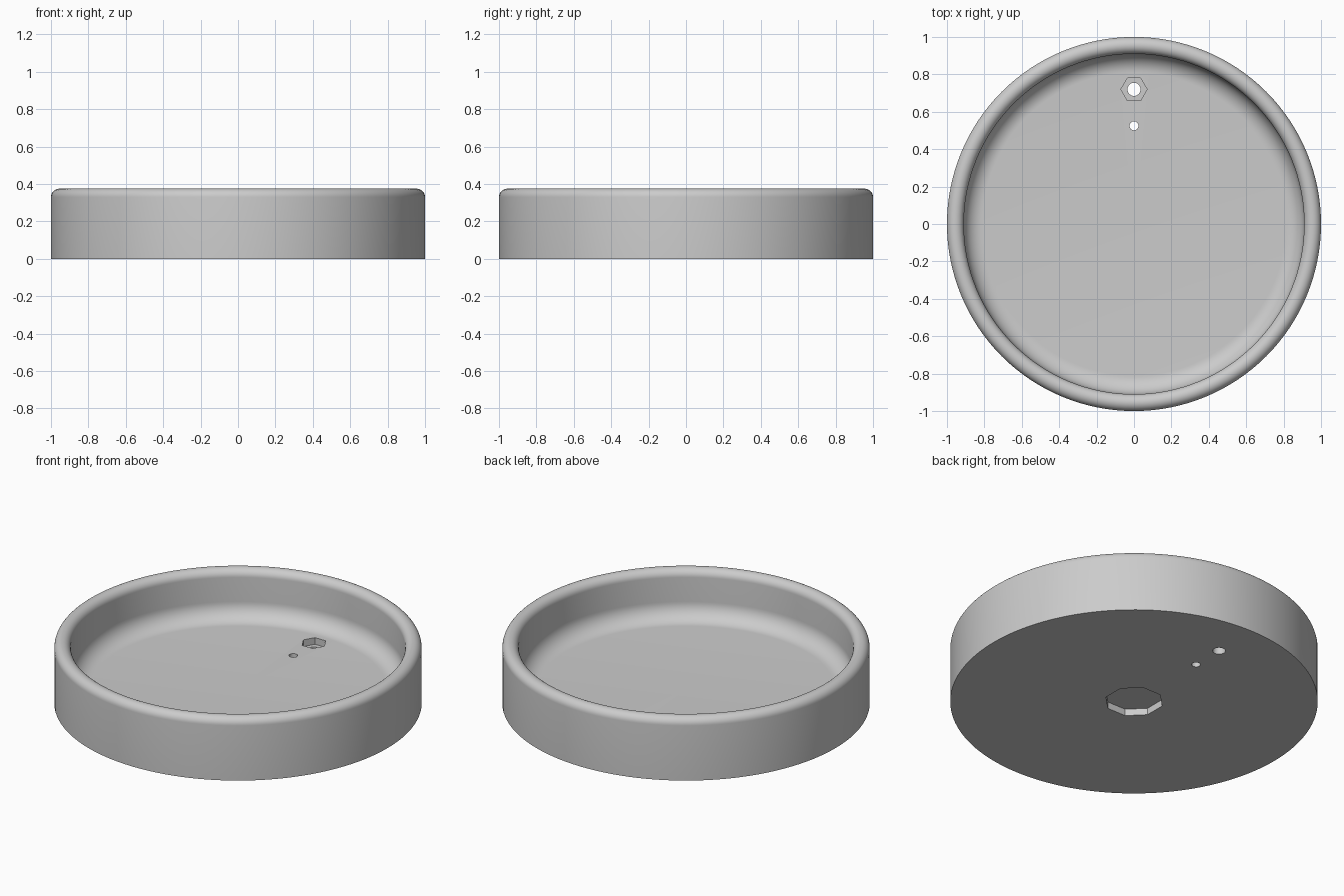
import bpy, bmesh
from math import pi, sin, cos, radians
from mathutils import Vector, Matrix

default = bpy.data.objects.get("Cube")
if default:
    bpy.data.objects.remove(default, do_unlink=True)

SEGMENTS = 128
HEIGHT, FLOOR = 0.375, 0.085
INNER_R, LIP_R, COVE_R = 0.91, 0.045, 0.1

# Single grey material
grey = bpy.data.materials.new("plain grey")
grey.use_nodes = True
colour = (0.6, 0.6, 0.6, 1)
grey.diffuse_color = colour
grey.node_tree.nodes["Principled BSDF"].inputs["Base Color"].default_value = colour


def arc(x, z, r, start, end, steps):
    """Points of an arc in the profile plane, angles in degrees."""
    angles = [radians(start + (end - start) * i / steps) for i in range(steps + 1)]
    return [(x + r * cos(a), z + r * sin(a)) for a in angles]


def lathe(name, profile):
    """Revolve a profile that starts and ends on the z axis."""
    bm = bmesh.new()
    verts = [bm.verts.new((x, 0, z)) for x, z in profile]
    edges = [bm.edges.new(pair) for pair in zip(verts, verts[1:])]
    bmesh.ops.spin(bm, geom=verts + edges, cent=(0, 0, 0), axis=(0, 0, 1),
                   angle=2 * pi, steps=SEGMENTS)
    bmesh.ops.remove_doubles(bm, verts=bm.verts, dist=0.0005)
    bmesh.ops.recalc_face_normals(bm, faces=bm.faces)
    mesh = bpy.data.meshes.new(name)
    bm.to_mesh(mesh)
    bm.free()
    obj = bpy.data.objects.new(name, mesh)
    bpy.context.collection.objects.link(obj)
    return obj


def cut(target, sides, radius, y, bottom, top, turn=0):
    """Cut an upright prism out of the target."""
    bpy.ops.mesh.primitive_cylinder_add(
        vertices=sides, radius=radius, depth=top - bottom,
        location=(0, y, (top + bottom) / 2), rotation=(0, 0, radians(turn)))
    cutter = bpy.context.object
    cutter.hide_render = True
    mod = target.modifiers.new("cut", 'BOOLEAN')
    mod.operation, mod.solver, mod.object = 'DIFFERENCE', 'EXACT', cutter
    bpy.context.view_layer.objects.active = target
    bpy.ops.object.modifier_apply(modifier=mod.name)
    bpy.data.objects.remove(cutter, do_unlink=True)


# Round dish: flat base, rounded lip, coved floor
profile = [(0, 0), (1, 0)]
profile += arc(1 - LIP_R, HEIGHT - LIP_R, LIP_R, 0, 180, 16)
profile += arc(INNER_R - COVE_R, FLOOR + COVE_R, COVE_R, 0, -90, 12)
profile += [(0, FLOOR)]
dish = lathe("round_dish", profile)
dish.data.materials.append(grey)

# Octagonal recess under the base
cut(dish, 8, 0.16, 0, -0.1, 0.04, turn=22.5)
# Hexagonal nut pocket in the floor, with its bolt hole
cut(dish, 6, 0.07, 0.72, 0.045, 0.2, turn=30)
cut(dish, 32, 0.035, 0.72, -0.1, 0.2)
# Small pin hole
cut(dish, 24, 0.024, 0.525, -0.1, 0.2)

# Smooth curved walls, crisp edges
bpy.ops.object.select_all(action='DESELECT')
dish.select_set(True)
bpy.context.view_layer.objects.active = dish
bpy.ops.object.shade_smooth_by_angle(angle=radians(30))
